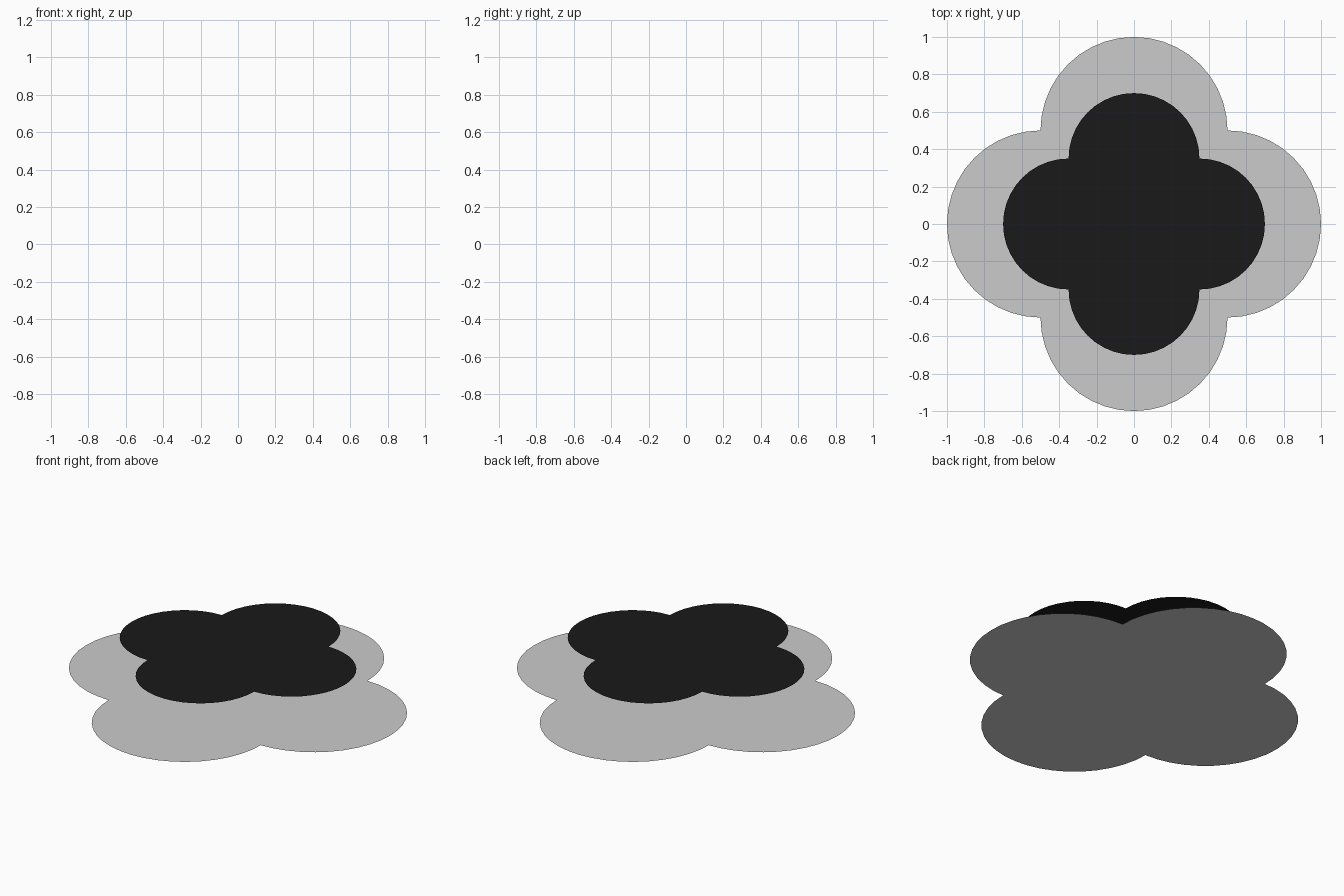
import bpy
import bmesh
from math import pi, sin, cos

if "Cube" in bpy.data.objects:
    bpy.data.objects.remove(bpy.data.objects["Cube"])

STEPS = 20  # segments per half-circle lobe


def quatrefoil(name, radius, z):
    """Flat four-lobed sheet: half circles on the sides of a square."""
    r = radius / 2
    bm = bmesh.new()
    verts = []
    for lobe in range(4):
        turn = lobe * pi / 2
        for i in range(STEPS):
            a = turn - pi / 2 + pi * i / STEPS
            verts.append(bm.verts.new((r * (cos(turn) + cos(a)),
                                       r * (sin(turn) + sin(a)), z)))
    bm.faces.new(verts)
    bm.normal_update()
    mesh = bpy.data.meshes.new(name)
    bm.to_mesh(mesh)
    bm.free()
    obj = bpy.data.objects.new(name, mesh)
    bpy.context.collection.objects.link(obj)
    return obj


# Large grey lower sheet
quatrefoil("lower_quatrefoil", 1.0, 0.0)

# Small black sheet floating above it
upper = quatrefoil("upper_quatrefoil", 0.7, 0.22)
black = bpy.data.materials.new("black")
black.diffuse_color = (0.01, 0.01, 0.01, 1)
black.use_nodes = True
black.node_tree.nodes["Principled BSDF"].inputs["Base Color"].default_value = black.diffuse_color
upper.data.materials.append(black)
